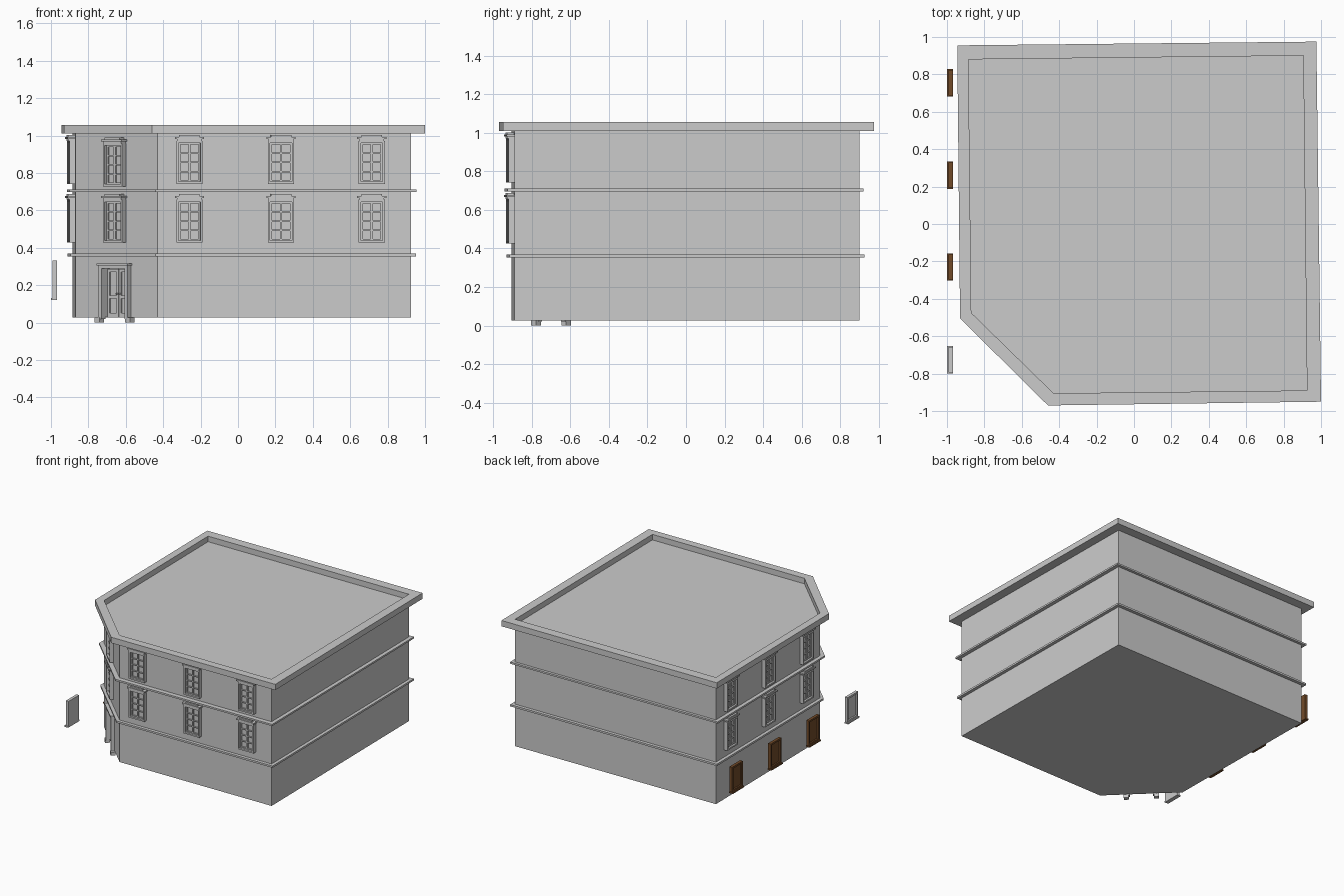
import bpy, bmesh, math
from mathutils import Matrix, Vector

if "Cube" in bpy.data.objects:
    bpy.data.objects.remove(bpy.data.objects["Cube"])


def material(name, rgb):
    m = bpy.data.materials.new(name)
    m.diffuse_color = (*rgb, 1)
    m.use_nodes = True
    m.node_tree.nodes["Principled BSDF"].inputs["Base Color"].default_value = m.diffuse_color
    return m


GREY = material("stone_grey", (0.6, 0.6, 0.6))
BROWN = material("dark_brown", (0.17, 0.07, 0.022))

# Footprint of the walls, counter-clockwise: left, cut corner, front, right, back
WALL = [(-0.885, 0.88), (-0.87, -0.475), (-0.43, -0.905), (0.925, -0.89), (0.905, 0.90)]
CORNICE = [(-0.945, 0.955), (-0.93, -0.505), (-0.46, -0.97), (1.0, -0.95), (0.975, 0.975)]
LEFT, CORNER, FRONT = 0, 1, 2


def finish(name, bm, mat, matrix=None):
    bmesh.ops.recalc_face_normals(bm, faces=bm.faces)
    me = bpy.data.meshes.new(name)
    bm.to_mesh(me)
    bm.free()
    me.materials.append(mat)
    ob = bpy.data.objects.new(name, me)
    if matrix:
        ob.matrix_world = matrix
    bpy.context.collection.objects.link(ob)
    return ob


def prism(name, outline, z0, z1):
    bm = bmesh.new()
    lo = [bm.verts.new((x, y, z0)) for x, y in outline]
    hi = [bm.verts.new((x, y, z1)) for x, y in outline]
    bm.faces.new(lo)
    bm.faces.new(hi)
    for i in range(len(lo)):
        j = (i + 1) % len(lo)
        bm.faces.new((lo[i], lo[j], hi[j], hi[i]))
    return finish(name, bm, GREY)


def ring(name, outer, inner, z0, z1):
    """Band running round the building between two outlines."""
    bm = bmesh.new()
    loops = [[bm.verts.new((x, y, z)) for x, y in pts]
             for pts, z in ((outer, z0), (outer, z1), (inner, z1), (inner, z0))]
    n = len(outer)
    for k in range(4):
        a, b = loops[k], loops[(k + 1) % 4]
        for i in range(n):
            j = (i + 1) % n
            bm.faces.new((a[i], a[j], b[j], b[i]))
    return finish(name, bm, GREY)


def outset(pts, d, dy=0.0):
    """Move every edge outward by d, with mitred corners."""
    out = []
    for i, p in enumerate(pts):
        p = Vector(p)
        e0 = (p - Vector(pts[i - 1])).normalized()
        e1 = (Vector(pts[(i + 1) % len(pts)]) - p).normalized()
        n0, n1 = Vector((e0.y, -e0.x)), Vector((e1.y, -e1.x))
        q = p + (n0 + n1) * d / (1 + n0.dot(n1))
        out.append((q.x, q.y + dy))
    return out


def boxes(name, parts, mat, matrix):
    """Join boxes given as (u0, u1, y0, y1, z0, z1); local -y points out of the wall."""
    bm = bmesh.new()
    for u0, u1, y0, y1, z0, z1 in parts:
        m = (Matrix.Translation(((u0 + u1) / 2, (y0 + y1) / 2, (z0 + z1) / 2))
             @ Matrix.Diagonal((u1 - u0, y1 - y0, z1 - z0, 1)))
        bmesh.ops.create_cube(bm, size=1, matrix=m)
    return finish(name, bm, mat, matrix)


def on_wall(side, t):
    """Local frame on a wall, t being the fraction along it."""
    a, b = Vector(WALL[side]), Vector(WALL[side + 1])
    p, d = a.lerp(b, t), b - a
    return Matrix.Translation((p.x, p.y, 0)) @ Matrix.Rotation(math.atan2(d.y, d.x), 4, 'Z')


def frame(h, w, depth, z0, z1):
    return [(-h, -h + w, -depth, 0.004, z0, z1), (h - w, h, -depth, 0.004, z0, z1),
            (-h + w, h - w, -depth, 0.004, z0, z0 + w), (-h + w, h - w, -depth, 0.004, z1 - w, z1)]


def sash_window(name, matrix, z0):
    h, w, z1 = 0.07, 0.012, z0 + 0.23
    parts = frame(h, w, 0.03, z0, z1)
    parts.append((-h + w, h - w, -0.006, 0.004, z0 + w, z1 - w))          # pane
    parts.append((-0.006, 0.006, -0.015, -0.005, z0 + w, z1 - w))         # upright bar
    for s in (-1, 1):                                                     # sash stiles
        u = s * (h - w - 0.005)
        parts.append((u - 0.005, u + 0.005, -0.015, -0.005, z0 + w, z1 - w))
    for k in range(5):                                                    # cross bars
        z = z0 + w + 0.004 + k * (z1 - z0 - 2 * w - 0.008) / 4
        parts.append((-h + w, h - w, -0.0145, -0.005, z - 0.004, z + 0.004))
    parts.append((-0.066, 0.066, -0.034, 0.004, z1, z1 + 0.009))          # stepped hood
    parts.append((-0.078, 0.078, -0.04, 0.004, z1 + 0.009, z1 + 0.02))
    parts.append((-0.055, 0.055, -0.034, 0.004, z1 + 0.02, z1 + 0.031))
    boxes(name, parts, GREY, matrix)


# Main block, roof parapet and storey bands
walls = prism("walls", WALL, 0.027, 1.012)
ring("roof_cornice", CORNICE, WALL, 1.01, 1.057)
ring("upper_band", outset(WALL, 0.03, -0.008), WALL, 0.697, 0.711)
ring("lower_band", outset(WALL, 0.026), WALL, 0.353, 0.368)

# Upper windows on the front, left and cut-corner walls
for floor, z in (("middle", 0.427), ("top", 0.742)):
    for i, x in enumerate((-0.26, 0.23, 0.715)):
        sash_window(f"{floor}_front_window_{i}", on_wall(FRONT, (x + 0.43) / 1.355), z)
    for i, y in enumerate((0.705, 0.21, -0.285)):
        sash_window(f"{floor}_left_window_{i}", on_wall(LEFT, (0.88 - y) / 1.355), z)
    sash_window(f"{floor}_corner_window", on_wall(CORNER, 0.5), z if z < 0.6 else z - 0.014)

# Ground windows standing off the left side
for i, y in enumerate((0.755, 0.26, -0.23, -0.725)):
    m = Matrix.Translation((-0.967, y, 0)) @ Matrix.Rotation(-math.pi / 2, 4, 'Z')
    parts = [(a, b, c, min(d, 0.0), e, f) for a, b, c, d, e, f in frame(0.068, 0.014, 0.024, 0.13, 0.332)]
    parts.append((-0.054, 0.054, -0.012, 0.0, 0.144, 0.318))
    parts.append((-0.073, 0.073, -0.033, 0.0, 0.12, 0.131))
    boxes(f"ground_window_{i}", parts, BROWN if i < 3 else GREY, m)

# Recessed doorway in the cut corner
door = on_wall(CORNER, 0.5)
cutter = boxes("doorway_cutter", [(-0.086, 0.086, -0.05, 0.035, 0.03, 0.288)], GREY, door)
cutter.hide_render = True
cutter.hide_viewport = True
mod = walls.modifiers.new("doorway", 'BOOLEAN')
mod.operation = 'DIFFERENCE'
mod.solver = 'EXACT'
mod.object = cutter

surround = [(-0.11, 0.11, -0.028, 0.004, 0.288, 0.306), (-0.116, 0.116, -0.034, 0.004, 0.306, 0.315)]
leaves = []
for s in (-1, 1):
    def span(a, b):
        return (min(s * a, s * b), max(s * a, s * b))
    surround.append((*span(0.086, 0.11), -0.028, 0.004, 0.02, 0.288))     # jambs
    surround.append((*span(0.094, 0.131), -0.032, 0.003, 0.0, 0.026))     # plinths
    leaves.append((*span(0.002, 0.085), 0.026, 0.034, 0.031, 0.287))      # leaf
    for a, b in ((0.002, 0.018), (0.069, 0.085)):                         # stiles
        leaves.append((*span(a, b), 0.018, 0.027, 0.031, 0.287))
    for z0, z1 in ((0.031, 0.05), (0.13, 0.145), (0.27, 0.287)):          # rails
        leaves.append((*span(0.018, 0.069), 0.018, 0.027, z0, z1))
    leaves.append((*span(0.006, 0.012), 0.004, 0.019, 0.15, 0.158))       # handle
boxes("door_surround", surround, GREY, door)
boxes("door_leaves", leaves, GREY, door)
